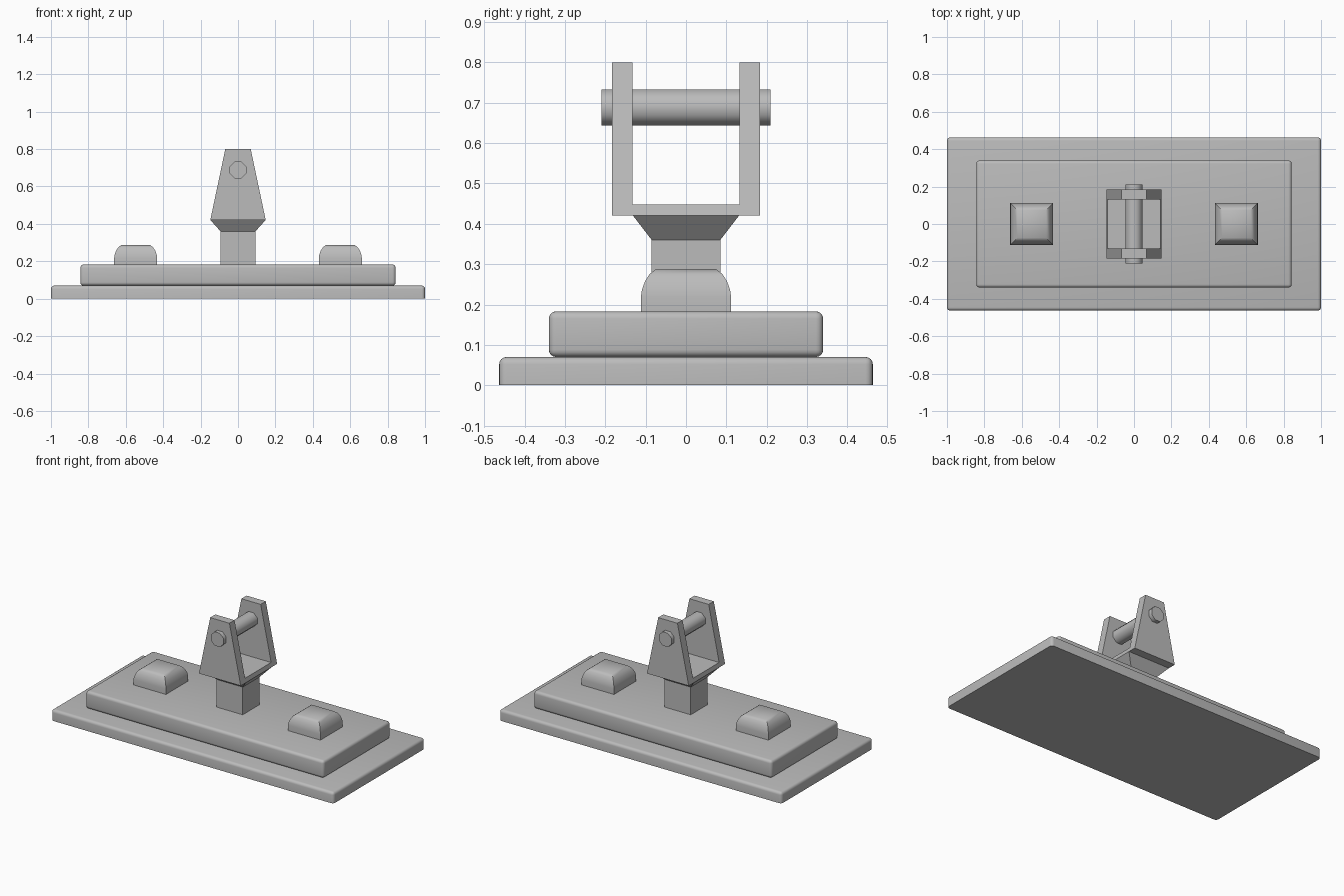
import bpy, bmesh, math
from mathutils import Matrix

old = bpy.data.objects.get("Cube")
if old:
    bpy.data.objects.remove(old, do_unlink=True)

grey = bpy.data.materials.new("plain grey")
grey.use_nodes = True
COLOUR = (0.5, 0.5, 0.5, 1)
grey.diffuse_color = COLOUR
grey.node_tree.nodes["Principled BSDF"].inputs["Base Color"].default_value = COLOUR


def finish(name, bm, smooth=None):
    """Turn a bmesh into a named object, optionally smooth below an angle."""
    bmesh.ops.recalc_face_normals(bm, faces=bm.faces[:])
    mesh = bpy.data.meshes.new(name)
    bm.to_mesh(mesh)
    bm.free()
    mesh.materials.append(grey)
    obj = bpy.data.objects.new(name, mesh)
    bpy.context.collection.objects.link(obj)
    if smooth:
        bpy.ops.object.select_all(action='DESELECT')
        obj.select_set(True)
        bpy.context.view_layer.objects.active = obj
        bpy.ops.object.shade_smooth_by_angle(angle=math.radians(smooth))
    return obj


def stack(name, rings, x=0, smooth=None):
    """Loft rectangular rings given as (half width, half depth, height)."""
    bm = bmesh.new()
    loops = [[bm.verts.new((x + sx * w, sy * d, z))
              for sx, sy in ((-1, -1), (1, -1), (1, 1), (-1, 1))]
             for w, d, z in rings]
    for low, high in zip(loops, loops[1:]):
        for i in range(4):
            j = (i + 1) % 4
            bm.faces.new((low[i], low[j], high[j], high[i]))
    bm.faces.new(loops[0][::-1])
    bm.faces.new(loops[-1])
    return finish(name, bm, smooth)


def slab(name, w, d, z0, z1, radius):
    """Box with rounded upright and top edges and a square bottom rim."""
    bm = bmesh.new()
    bmesh.ops.create_cube(bm, size=1)
    for v in bm.verts:
        v.co = (v.co.x * 2 * w, v.co.y * 2 * d, z0 if v.co.z < 0 else z1)
    edges = [e for e in bm.edges if max(v.co.z for v in e.verts) > z0]
    bmesh.ops.bevel(bm, geom=edges, offset=radius, segments=4,
                    profile=0.5, affect='EDGES')
    return finish(name, bm, 40)


# Stepped base
slab("base_plate", 1, 0.463, 0, 0.07, 0.018)
slab("raised_plate", 0.843, 0.34, 0.07, 0.183, 0.018)

# Domed square studs either side
DOME = ((1, 0.18), (1, 0.218), (0.975, 0.236), (0.91, 0.257),
        (0.81, 0.275), (0.66, 0.288))
for side, x in (("left", 0.547), ("right", -0.547)):
    stack(side + "_stud", [(0.115 * s, 0.112 * s, z) for s, z in DOME], x, 40)

# Square post with flared collar
stack("post", [(0.093, 0.085, 0.18), (0.093, 0.085, 0.36)])
stack("collar", [(0.093, 0.085, 0.36), (0.148, 0.132, 0.421)])

# U-shaped yoke, narrowing towards the top
BOTTOM, FLOOR, TOP = 0.421, 0.448, 0.8
OUT, INNER = 0.184, 0.132
half = [(OUT, BOTTOM), (OUT, TOP), (INNER, TOP), (INNER, FLOOR)]
profile = half + [(-y, z) for y, z in reversed(half)]
bm = bmesh.new()
sides = []
for s in (-1, 1):
    sides.append([bm.verts.new(
        (s * (0.148 - 0.08 * (z - BOTTOM) / (TOP - BOTTOM)), y, z))
        for y, z in profile])
for i in range(len(profile)):
    j = (i + 1) % len(profile)
    bm.faces.new((sides[0][i], sides[0][j], sides[1][j], sides[1][i]))
for loop in sides:
    # Each end is two arms and a floor strip
    for picks in ((0, 1, 2, 3), (4, 5, 6, 7), (0, 3, 4, 7)):
        bm.faces.new([loop[i] for i in picks])
finish("yoke", bm)

# Eight-sided cross pin through both arms
bm = bmesh.new()
bmesh.ops.create_cone(bm, cap_ends=True, segments=8, radius1=0.048,
                      radius2=0.048, depth=0.42,
                      matrix=Matrix.Translation((0, 0, 0.688))
                      @ Matrix.Rotation(math.pi / 2, 4, 'X')
                      @ Matrix.Rotation(math.pi / 8, 4, 'Z'))
finish("cross_pin", bm, 50)
